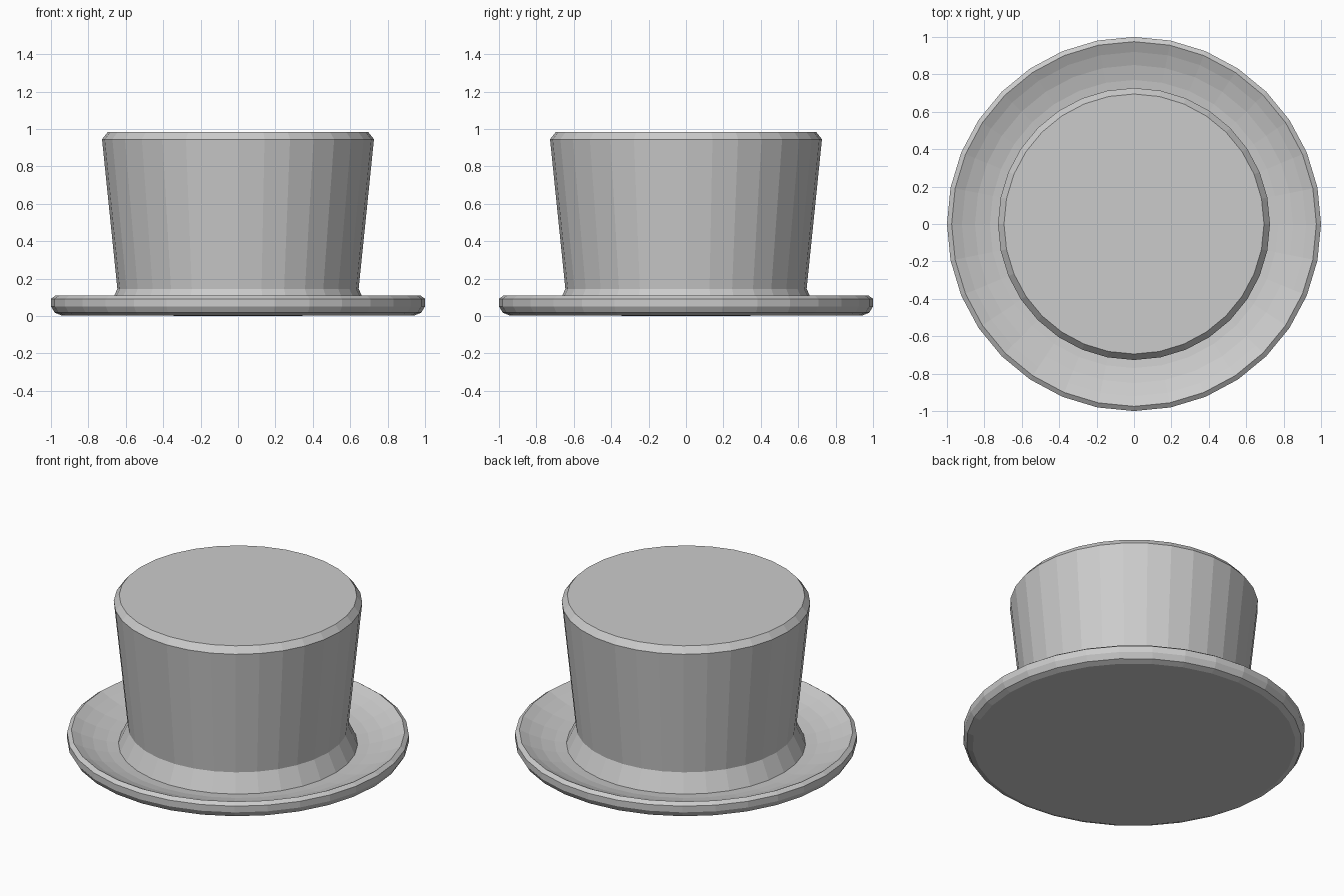
import bpy, bmesh, math

if "Cube" in bpy.data.objects:
    bpy.data.objects.remove(bpy.data.objects["Cube"])

SIDES = 32


def lathe(name, profile):
    """Revolve (radius, z) points around z; radius 0 makes a pole."""
    bm = bmesh.new()
    rings = []
    for r, z in profile:
        if r == 0:
            rings.append([bm.verts.new((0, 0, z))] * SIDES)
        else:
            rings.append([bm.verts.new((r * math.cos(2 * math.pi * i / SIDES),
                                        r * math.sin(2 * math.pi * i / SIDES), z))
                          for i in range(SIDES)])
    for a, b in zip(rings, rings[1:]):
        for i in range(SIDES):
            j = (i + 1) % SIDES
            bm.faces.new(dict.fromkeys((a[i], a[j], b[j], b[i])))
    bm.normal_update()
    mesh = bpy.data.meshes.new(name)
    bm.to_mesh(mesh)
    bm.free()
    obj = bpy.data.objects.new(name, mesh)
    bpy.context.collection.objects.link(obj)
    return obj


# Brim: closed underside, rounded rim, dished upper face
lathe("brim", [(0, 0.0), (0.945, 0.004), (0.98, 0.018), (1.0, 0.052),
               (1.0, 0.092), (0.975, 0.11), (0.92, 0.083),
               (0.85, 0.057), (0.77, 0.038), (0.70, 0.03)])

# Crown: flared foot, walls widening upward, bevelled flat top
lathe("crown", [(0.70, 0.03), (0.645, 0.145), (0.727, 0.945),
                (0.695, 0.985), (0, 0.985)])
